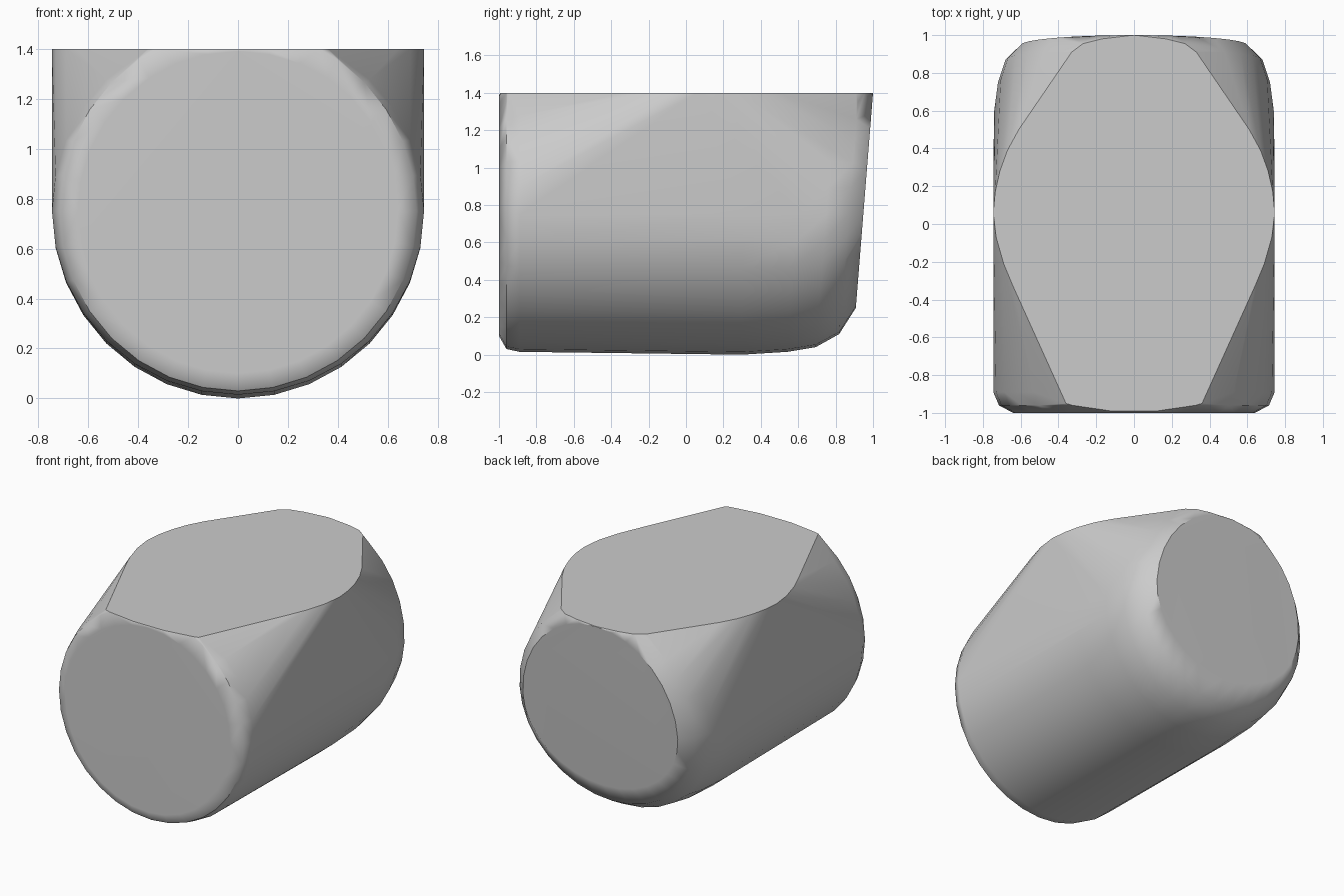
import bpy, bmesh
from math import sin, cos, pi, radians, sqrt

cube = bpy.data.objects.get("Cube")
if cube:
    bpy.data.objects.remove(cube, do_unlink=True)

TOP, MID, SIDES = 1.4, 0.75, 32

grey = bpy.data.materials.new("plain grey")
grey.use_nodes = True
colour = (0.6, 0.6, 0.6, 1)
grey.diffuse_color = colour
grey.node_tree.nodes["Principled BSDF"].inputs["Base Color"].default_value = colour


def ring(y, width, up, down, lean):
    """Round section cut flat at the top; lean tilts it backwards with height."""
    points = []
    for i in range(SIDES):
        a = 2 * pi * i / SIDES
        x = width * cos(a)
        h = (up if sin(a) > 0 else down) * sin(a)
        if MID + h > TOP:
            continue
        points.append((x, y + lean * h, MID + h))
    if MID + up > TOP:
        h = TOP - MID
        x = width * sqrt(1 - (h / up) ** 2)
        points += [(s * x, y + lean * h, TOP) for s in (-1, 1)]
    return points


# Rounded barrel: station, half width, height above and below the middle, lean
sections = [
    (-1.0, 0.64, 0.64, 0.65, 0),
    (-0.96, 0.715, 0.73, 0.72, 0),
    (-0.89, 0.745, 0.745, 0.735, 0),
    (0.3, 0.745, 0.745, 0.75, 0),
    (0.6, 0.74, 0.745, 0.735, 0.08),
    (0.75, 0.72, 0.74, 0.71, 0.08),
    (0.87, 0.68, 0.72, 0.64, 0.08),
    (0.948, 0.6, 0.65, 0.5, 0.08),
]
points = [p for s in sections for p in ring(*s)]

# Flat top outline, mirrored left and right
outline = [(0.12, -0.99), (0.36, -0.95), (0.64, -0.33), (0.69, -0.21), (0.73, -0.07),
           (0.745, 0.06), (0.735, 0.17), (0.71, 0.28), (0.67, 0.39), (0.61, 0.5),
           (0.33, 0.91), (0.27, 0.955), (0.17, 0.98)]
points += [(s * x, y, TOP) for x, y in outline for s in (-1, 1)]

# Body: one skin stretched over the sections and the top outline
bm = bmesh.new()
for p in points:
    bm.verts.new(p)
bmesh.ops.remove_doubles(bm, verts=bm.verts, dist=0.002)
hull = bmesh.ops.convex_hull(bm, input=bm.verts)
spare = {g for g in hull["geom_interior"] + hull["geom_unused"]
         if isinstance(g, bmesh.types.BMVert)}
bmesh.ops.delete(bm, geom=list(spare), context="VERTS")
bmesh.ops.dissolve_limit(bm, angle_limit=radians(1), verts=bm.verts, edges=bm.edges)
bmesh.ops.recalc_face_normals(bm, faces=bm.faces)

mesh = bpy.data.meshes.new("rounded_body")
bm.to_mesh(mesh)
bm.free()
mesh.materials.append(grey)
body = bpy.data.objects.new("rounded_body", mesh)
bpy.context.collection.objects.link(body)

# Soft sides, crisp top edge
bpy.ops.object.select_all(action="DESELECT")
body.select_set(True)
bpy.context.view_layer.objects.active = body
bpy.ops.object.shade_smooth_by_angle(angle=radians(40))
weighted = body.modifiers.new("even_shading", "WEIGHTED_NORMAL")
weighted.keep_sharp = True
